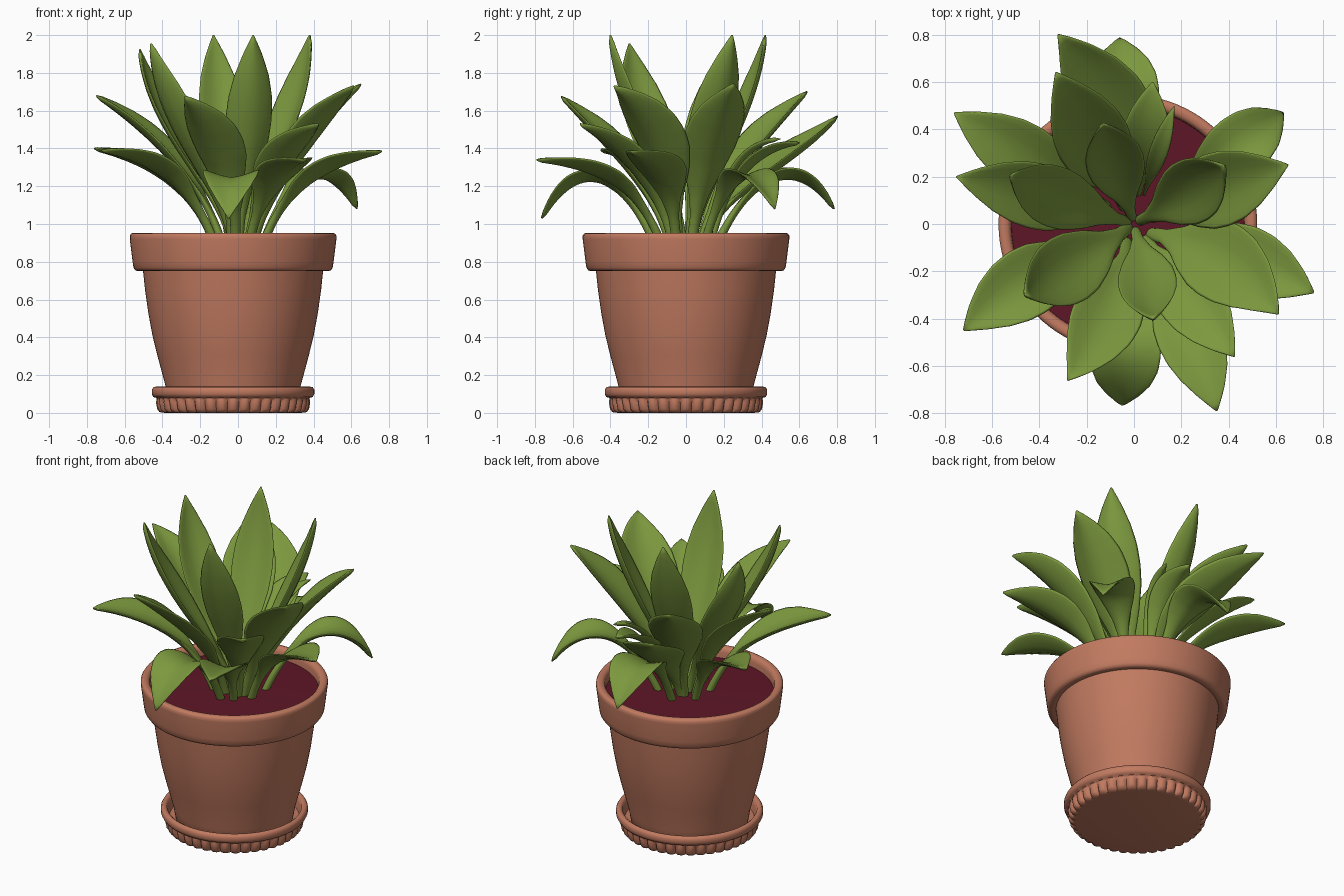
import bpy, bmesh, math
from mathutils import Vector, Matrix

if "Cube" in bpy.data.objects:
    bpy.data.objects.remove(bpy.data.objects["Cube"])


def material(name, rgb):
    m = bpy.data.materials.new(name)
    m.diffuse_color = (*rgb, 1)
    m.use_nodes = True
    m.node_tree.nodes["Principled BSDF"].inputs["Base Color"].default_value = m.diffuse_color
    return m


GREEN = material("leaf green", (0.20, 0.315, 0.048))
CLAY = material("terracotta", (0.535, 0.195, 0.117))
SOIL = material("dark red soil", (0.112, 0.008, 0.020))
POT_X = -0.026


def finish(name, bm, mat, angle=None):
    bmesh.ops.recalc_face_normals(bm, faces=bm.faces)
    me = bpy.data.meshes.new(name)
    bm.to_mesh(me)
    bm.free()
    ob = bpy.data.objects.new(name, me)
    bpy.context.collection.objects.link(ob)
    me.materials.append(mat)
    for p in me.polygons:
        p.use_smooth = True
    if angle:
        bpy.ops.object.select_all(action='DESELECT')
        ob.select_set(True)
        bpy.context.view_layer.objects.active = ob
        bpy.ops.object.shade_smooth_by_angle(angle=math.radians(angle))
    return ob


def lathe(name, profile, mat, segs=96, teeth=0):
    """Revolve (radius, z, ridge depth) points; the ends are capped."""
    bm = bmesh.new()
    rings = []
    for r, z, *ridge in profile:
        ring = []
        for i in range(segs):
            a = 2 * math.pi * i / segs
            rr = r
            if ridge:
                rr -= ridge[0] * (1 - abs(math.cos(a * teeth / 2))) ** 1.5
            ring.append(bm.verts.new((POT_X + rr * math.cos(a), rr * math.sin(a), z)))
        rings.append(ring)
    for A, B in zip(rings, rings[1:]):
        for i in range(segs):
            j = (i + 1) % segs
            bm.faces.new((A[i], A[j], B[j], B[i]))
    bm.faces.new(rings[0])
    bm.faces.new(rings[-1])
    return finish(name, bm, mat, 50)


# Pot with a heavy rounded collar
lathe("pot", [(0.33, 0.05), (0.345, 0.07), (0.357, 0.14), (0.40, 0.30), (0.427, 0.41),
              (0.449, 0.53), (0.466, 0.65), (0.477, 0.755), (0.50, 0.75), (0.517, 0.754),
              (0.527, 0.768), (0.532, 0.80), (0.547, 0.92), (0.547, 0.938), (0.54, 0.949),
              (0.528, 0.953), (0.51, 0.951), (0.498, 0.941), (0.493, 0.92), (0.491, 0.86)], CLAY)

# Saucer with a scalloped foot
lathe("saucer", [(0.36, 0.0), (0.39, 0.004, 0.02), (0.402, 0.02, 0.022), (0.408, 0.055, 0.02),
                 (0.406, 0.07, 0.012), (0.404, 0.079), (0.422, 0.084), (0.43, 0.10),
                 (0.43, 0.122), (0.422, 0.136), (0.408, 0.139), (0.394, 0.13),
                 (0.387, 0.10), (0.38, 0.06)], CLAY, segs=240, teeth=40)

# Soil surface
lathe("soil", [(0.494, 0.86), (0.494, 0.885), (0.3, 0.89), (0.02, 0.892)], SOIL)

WIDTH = [(0, .16), (.2, .2), (.32, .38), (.45, .72), (.56, .94), (.65, 1), (.74, .95),
         (.83, .76), (.91, .47), (.96, .24), (1, .03)]


def width_at(t):
    for (a, wa), (b, wb) in zip(WIDTH, WIDTH[1:]):
        if t <= b:
            return wa + (wb - wa) * (t - a) / (b - a)
    return WIDTH[-1][1]


def leaf(name, x, y, z, half, bend=0.0, sag=0.0):
    """Cupped blade on a Bezier spine from the soil to the tip (x, y, z)."""
    R = math.hypot(x, y)
    d = Vector((x / R, y / R, 0))
    s0 = Vector((-d.y, d.x, 0))
    if z > 1.85:        # upright, tip turning vertical
        pts = [(.03, .86), (.05, 1.15), (.82 * R, z - .45), (R, z)]
    elif z > 1.5:       # spreading
        pts = [(.08, .86), (.15, 1.17), (.56 * R, z - .18 - sag), (R, z)]
    elif z > 1.2:       # low
        pts = [(.13, .86), (.30 * R, 1.2), (.6 * R, z - sag), (R, z)]
    else:               # drooping
        pts = [(.15, .86), (.4 * R, 1.25), (.74 * R, 1.43), (R, z)]
    P = [d * r + Vector((0, 0, h)) for r, h in pts]
    P[1] += s0 * bend * 0.4
    P[2] += s0 * bend * 1.5
    bm = bmesh.new()
    rings, N, M = [], 36, 16
    for k in range(N + 1):
        t = k / N
        u = 1 - t
        c = P[0] * u**3 + P[1] * 3 * u*u*t + P[2] * 3 * u*t*t + P[3] * t**3
        tan = ((P[1] - P[0]) * u*u + (P[2] - P[1]) * 2*u*t + (P[3] - P[2]) * t*t).normalized()
        s = (s0 - tan * s0.dot(tan)).normalized()
        n = tan.cross(s)
        w = half * width_at(t)
        th = min(0.024 - 0.012 * min(1, t * 2), w)
        ring = []
        for i in range(M):
            a = 2 * math.pi * i / M
            cu, su = math.cos(a), math.sin(a)
            lift = 0.36 * w * (abs(cu) ** 1.5 - 0.4) * min(1, t * 2.5)
            ring.append(bm.verts.new(c + s * w * cu + n * (th * su + lift)))
        rings.append(ring)
    for A, B in zip(rings, rings[1:]):
        for i in range(M):
            j = (i + 1) % M
            bm.faces.new((A[i], A[j], B[j], B[i]))
    bm.faces.new(rings[0])
    bm.faces.new(rings[-1])
    finish(name, bm, GREEN)


# Leaves: tip x, y, z, half width, sideways bend, sag
LEAVES = [
    # upright centre
    (.08, -.40, 2.0, .125, .01), (-.13, .42, 2.0, .125), (.38, .245, 2.0, .14, -.02),
    (-.46, -.30, 1.955, .15, .01), (-.52, .205, 1.925, .13, .02),
    # spreading
    (-.75, .20, 1.68, .14, -.01), (.61, -.38, 1.73, .17, .08), (.65, .25, 1.74, .16, .01, .05),
    (-.28, -.66, 1.675, .15, .06, .03), (.425, -.56, 1.53, .14, 0, -.08),
    (-.33, .64, 1.70, .16, -.01, .05), (-.32, .80, 1.57, .18, -.11, .08),
    # low
    (-.76, .47, 1.40, .14, 0, .04), (-.72, -.45, 1.39, .15, -.04), (.76, -.29, 1.385, .15, .03, .03),
    (.35, -.79, 1.34, .14, .03), (.17, .50, 1.45, .04), (.08, .60, 1.43, .10),
    # drooping
    (-.05, -.765, 1.03, .15), (.63, .47, 1.08, .13), (-.06, .785, 1.08, .15),
]
for i, spec in enumerate(LEAVES):
    leaf(f"leaf_{i + 1:02d}", *spec)
